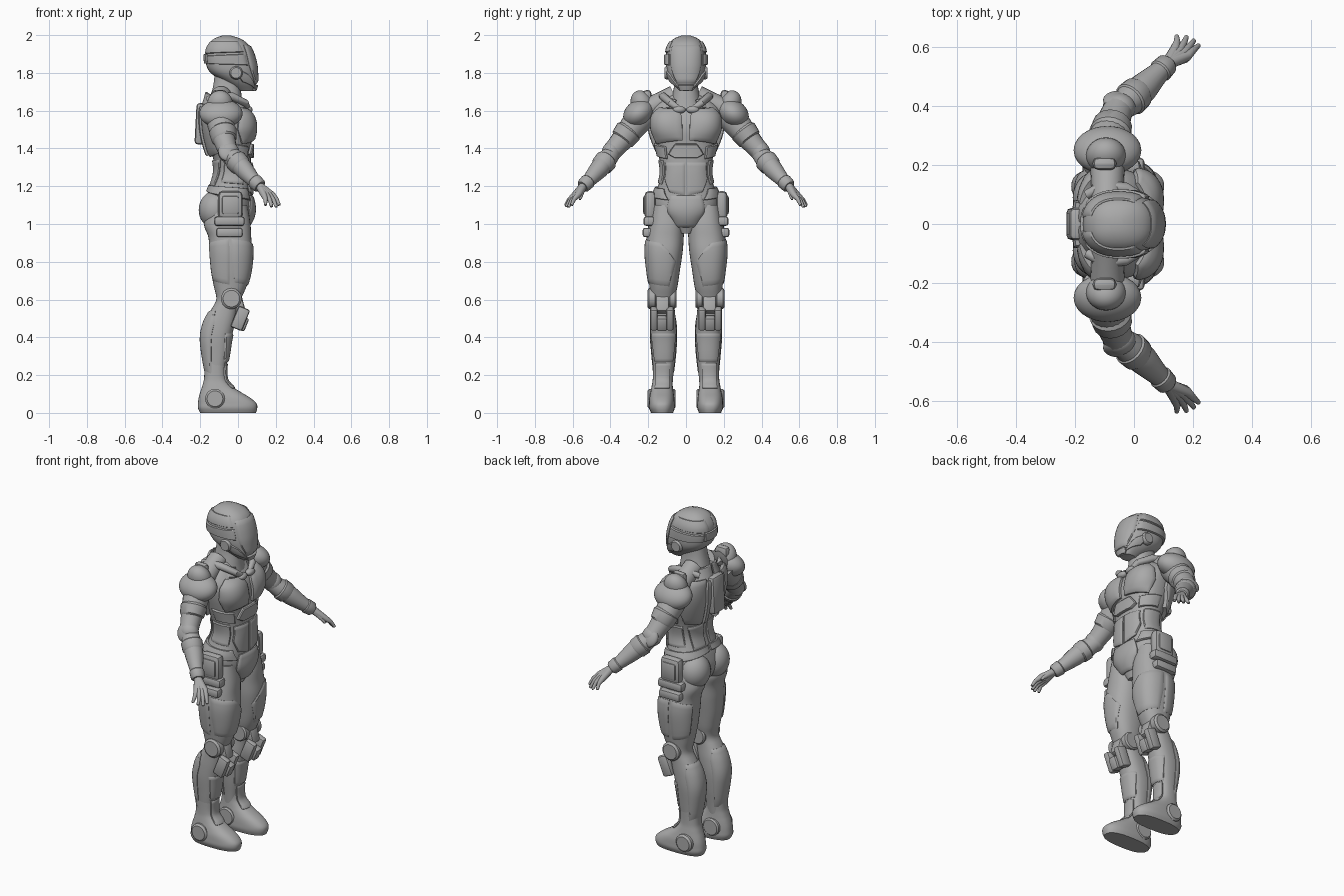
import bpy, bmesh, math
from mathutils import Vector, Matrix

def mat(name, v):
    m = bpy.data.materials.new(name)
    m.diffuse_color = (v, v, v, 1)
    return m

GREY = mat("armour_grey", 0.4)

def finish(name, bm, both=False):
    if both:  # mirrored twin on the other side
        g = bmesh.ops.duplicate(bm, geom=bm.verts[:] + bm.edges[:] + bm.faces[:])["geom"]
        for v in g:
            if isinstance(v, bmesh.types.BMVert):
                v.co.y *= -1
    bmesh.ops.recalc_face_normals(bm, faces=bm.faces)
    me = bpy.data.meshes.new(name)
    bm.to_mesh(me)
    bm.free()
    me.materials.append(GREY)
    ob = bpy.data.objects.new(name, me)
    bpy.context.collection.objects.link(ob)
    bpy.ops.object.select_all(action='DESELECT')
    ob.select_set(True)
    bpy.context.view_layer.objects.active = ob
    bpy.ops.object.shade_smooth_by_angle(angle=math.radians(38))
    return ob

def surface(rings, p=2.3):
    """rings: (z, x back, x front, y min, y max); returns a smooth f(z, angle)."""
    rings = sorted(rings)
    def slope(i, k):
        a, b = rings[max(i - 1, 0)], rings[min(i + 1, len(rings) - 1)]
        return (b[k] - a[k]) / (b[0] - a[0])
    def f(z, deg):
        i = max(0, min(len(rings) - 2, sum(r[0] <= z for r in rings) - 1))
        a, b = rings[i], rings[i + 1]
        h = b[0] - a[0]
        t = (z - a[0]) / h
        x0, x1, y0, y1 = [(2*t**3 - 3*t*t + 1) * a[k] + (t**3 - 2*t*t + t) * h * slope(i, k)
                          + (3*t*t - 2*t**3) * b[k] + (t**3 - t*t) * h * slope(i + 1, k) for k in (1, 2, 3, 4)]
        c, s = math.cos(math.radians(deg)), math.sin(math.radians(deg))
        c, s = [math.copysign(abs(q) ** (2 / p), q) for q in (c, s)]
        return Vector(((x0 + x1) / 2 + (x1 - x0) / 2 * c, (y0 + y1) / 2 + (y1 - y0) / 2 * s, z))
    f.z0, f.z1 = rings[0][0], rings[-1][0]
    return f

def bridge(bm, rows, caps=True):
    vs = [[bm.verts.new(p) for p in r] for r in rows]
    n = len(vs[0])
    for a, b in zip(vs, vs[1:]):
        for j in range(n):
            bm.faces.new((a[j], a[(j + 1) % n], b[(j + 1) % n], b[j]))
    if caps:
        bm.faces.new(vs[0])
        bm.faces.new(vs[-1])

def skin(name, f, both=False, n=36, m=36):
    bm = bmesh.new()
    bridge(bm, [[f(f.z0 + (f.z1 - f.z0) * i / m, 360 * j / n) for j in range(n)] for i in range(m + 1)])
    return finish(name, bm, both)

def panel(name, f, rows, out, bulge=0, both=True, n=12):
    """Raised chamfered plate on f; rows: (left angle, left z, right angle, right z)."""
    steps = [0, 0.05] + [0.05 + 0.9 * i / n for i in range(1, n)] + [0.95, 1]
    def at(u, v):
        t = v * (len(rows) - 1)
        i = min(int(t), len(rows) - 2)
        l = [a + (b - a) * (t - i) for a, b in zip(rows[i], rows[i + 1])]
        a, z = l[0] + (l[2] - l[0]) * u, l[1] + (l[3] - l[1]) * u
        p = f(z, a)
        nor = (f(z, a + 2) - f(z, a - 2)).cross(f(z + .004, a) - f(z - .004, a)).normalized()
        return p, nor
    bm = bmesh.new()
    grid = []
    for v in steps:
        line = []
        for u in steps:
            p, nor = at(u, v)
            h = out + bulge * math.sin(math.pi * u) * math.sin(math.pi * v)
            if u in (0, 1) or v in (0, 1):
                h = out - 0.005
            line.append(bm.verts.new(p + nor * h))
        grid.append(line)
    for a, b in zip(grid, grid[1:]):
        for j in range(len(a) - 1):
            bm.faces.new((a[j], a[j + 1], b[j + 1], b[j]))
    k = len(steps) - 1  # skirt sinking into the body
    rim = [(0, j) for j in range(k)] + [(i, k) for i in range(k)] + [(k, j) for j in range(k, 0, -1)] + [(i, 0) for i in range(k, 0, -1)]
    low = []
    for i, j in rim:
        p, nor = at(steps[j], steps[i])
        low.append(bm.verts.new(p - nor * 0.008))
    for q in range(len(rim)):
        r = (q + 1) % len(rim)
        bm.faces.new((grid[rim[q][0]][rim[q][1]], grid[rim[r][0]][rim[r][1]], low[r], low[q]))
    return finish(name, bm, both)

def tube(name, paths, n=20, both=True):
    """Round limbs along paths of (x, y, z, radius)."""
    bm = bmesh.new()
    for pts in paths:
        rows = []
        for i, q in enumerate(pts):
            d = Vector(pts[min(i + 1, len(pts) - 1)][:3]) - Vector(pts[max(i - 1, 0)][:3])
            m = d.to_track_quat('Z', 'Y').to_matrix()
            rows.append([Vector(q[:3]) + m @ Vector((math.cos(t), math.sin(t), 0)) * q[3]
                         for t in [math.tau * j / n for j in range(n)]])
        bridge(bm, rows)
    return finish(name, bm, both)

def ball(name, c, r, both=True, tilt=0):
    bm = bmesh.new()
    bmesh.ops.create_uvsphere(bm, u_segments=28, v_segments=18, radius=1, matrix=Matrix.Translation(c)
                              @ Matrix.Rotation(math.radians(tilt), 4, 'X') @ Matrix.Diagonal((*r, 1)))
    return finish(name, bm, both)

def block(name, c, s, pitch=0, both=True, bev=0.012):
    bm = bmesh.new()
    bmesh.ops.create_cube(bm, size=1, matrix=Matrix.Translation(c)
                          @ Matrix.Rotation(math.radians(pitch), 4, 'Y') @ Matrix.Diagonal((*s, 1)))
    bmesh.ops.bevel(bm, geom=bm.edges[:], offset=bev, segments=2, affect='EDGES', profile=0.5)
    return finish(name, bm, both)

def disc(name, x, z, r, y0, y1):
    tube(name, [[(x, y0, z, r * .85), (x, y0 + .008, z, r), (x, y1 - .01, z, r), (x, y1, z, r * .8)]], 28)

# Helmet with visor, bands and ear pieces
head = surface([(1.705, .0, .085, -.035, .035), (1.75, -.07, .098, -.075, .075), (1.80, -.145, .096, -.1, .1),
                (1.85, -.17, .09, -.106, .106), (1.92, -.17, .07, -.103, .103), (1.96, -.15, .045, -.085, .085),
                (1.985, -.12, .005, -.058, .058), (1.997, -.085, -.035, -.025, .025)], 2.4)
skin("helmet", head)
panel("visor", head, [(-34, 1.745, 34, 1.745), (-46, 1.84, 46, 1.84), (-46, 1.945, 46, 1.945)], .008, .004, False)
panel("helmet_side_band", head, [(52, 1.84, 150, 1.85), (52, 1.90, 150, 1.89)], .011)
panel("helmet_back_band", head, [(153, 1.85, 207, 1.85), (153, 1.90, 207, 1.90)], .009, 0, False)
panel("helmet_crown", head, [(55, 1.91, 172, 1.90), (60, 1.965, 165, 1.965)], .006)
panel("jaw_guard", head, [(25, 1.712, 85, 1.755), (42, 1.75, 85, 1.80), (54, 1.79, 85, 1.83)], .009)
panel("chin", head, [(-38, 1.708, 38, 1.708), (-32, 1.738, 32, 1.738)], .012, 0, False)
disc("ear_piece", -.01, 1.80, .035, .08, .115)

# Neck and collar
skin("neck", surface([(1.6, -.16, .03, -.09, .09), (1.67, -.145, .02, -.075, .075), (1.74, -.13, .015, -.062, .062),
                      (1.82, -.12, .03, -.06, .06)]))
collar = surface([(1.6, -.2, .06, -.14, .14), (1.66, -.18, .035, -.105, .105), (1.72, -.165, .02, -.085, .085)])
panel("collar", collar, [(22, 1.61, 178, 1.62), (28, 1.66, 178, 1.70)], .004)
tube("trapezius", [[(-.09, .06, 1.68, .055), (-.09, .13, 1.645, .055), (-.09, .22, 1.6, .06)]])
tube("collar_strap", [[(.055, .03, 1.605, .014), (.04, .08, 1.64, .019), (-.03, .12, 1.675, .021),
                       (-.1, .13, 1.68, .02), (-.16, .1, 1.66, .016)]])
ball("collar_clasp", (.055, .036, 1.605), (.022, .034, .02))

# Torso and pelvis
torso = surface([(.95, -.10, .03, -.04, .04), (1.02, -.16, .06, -.11, .11), (1.08, -.18, .072, -.165, .165),
                 (1.15, -.165, .07, -.168, .168), (1.2, -.145, .07, -.148, .148), (1.27, -.125, .07, -.132, .132),
                 (1.34, -.13, .068, -.14, .14), (1.42, -.155, .07, -.16, .16), (1.5, -.172, .077, -.178, .178),
                 (1.57, -.175, .06, -.185, .185), (1.63, -.17, .02, -.16, .16), (1.68, -.15, -.01, -.09, .09)], 2.4)
skin("torso", torso, m=60)
panel("chest_plate", torso, [(4, 1.445, 62, 1.425), (4, 1.50, 74, 1.50), (4, 1.56, 66, 1.57), (8, 1.6, 48, 1.61)], .018, .024)
panel("sternum_lower", torso, [(-20, 1.35, 20, 1.35), (-34, 1.37, 34, 1.37), (-16, 1.425, 16, 1.425)], .016, 0, False)
panel("belly_plate", torso, [(1, 1.15, 28, 1.17), (1, 1.25, 50, 1.24), (1, 1.325, 46, 1.325)], .012, .003)
panel("rib_plate", torso, [(40, 1.345, 95, 1.36), (38, 1.41, 95, 1.43)], .01)
panel("flank_plate", torso, [(58, 1.21, 118, 1.22), (56, 1.335, 110, 1.345)], .008)
panel("belt", torso, [(28, 1.125, 178, 1.17), (44, 1.185, 178, 1.205)], .014)
panel("groin_guard", torso, [(-30, .985, 30, .985), (-34, 1.06, 34, 1.06), (-24, 1.15, 24, 1.15)], .012, .012, False)
panel("back_plate", torso, [(115, 1.38, 160, 1.36), (98, 1.48, 160, 1.48), (98, 1.56, 160, 1.57), (112, 1.63, 160, 1.63)], .026, .006)
panel("lower_back_plate", torso, [(140, 1.2, 176, 1.2), (125, 1.34, 176, 1.34)], .009)
block("backpack", (-.195, 0, 1.53), (.06, .11, .22), 3, False, .018)
panel("shoulder_blade_rail", torso, [(160, 1.37, 168, 1.37), (160, 1.62, 168, 1.62)], .036)
ball("buttock", (-.12, .09, 1.075), (.088, .092, .1))

# Hip armour
block("hip_pad", (-.04, .19, 1.1), (.13, .06, .15), 0, bev=.025)
block("hip_pad_face", (-.04, .212, 1.1), (.09, .03, .1), 0, bev=.012)
for i, z in enumerate((1.015, .955)):
    block("hip_lower_plate_%d" % (i + 1), (-.045, .195 + .005 * i, z), (.16 - .02 * i, .06, .05), 0, bev=.014)

# Legs
leg = surface([(1.1, -.15, .05, .03, .18), (1.0, -.18, .066, .01, .198), (.93, -.157, .07, .012, .208),
               (.85, -.152, .076, .018, .214), (.75, -.143, .066, .033, .205), (.67, -.128, .045, .045, .193),
               (.6, -.115, .015, .06, .185), (.55, -.14, .0, .06, .185), (.48, -.178, -.014, .053, .188),
               (.4, -.195, -.034, .05, .188), (.3, -.185, -.05, .056, .18), (.2, -.168, -.07, .067, .172),
               (.1, -.165, -.08, .075, .17)], 2.4)
skin("leg", leg, True, m=70)
panel("thigh_plate", leg, [(-20, .67, 80, .69), (-40, .8, 88, .8), (10, .9, 88, .92)], .007)
panel("outer_thigh_plate", leg, [(92, .68, 160, .70), (92, .92, 165, .90)], .006)
panel("shin_plate", leg, [(-50, .27, 50, .27), (-62, .42, 62, .42)], .007)
panel("calf_plate", leg, [(110, .2, 250, .2), (105, .35, 255, .35), (105, .48, 255, .48), (125, .54, 235, .54)], .008)
disc("knee_disc_outer", -.035, .605, .055, .155, .205)
disc("knee_disc_inner", -.035, .605, .052, .05, .095)
block("knee_cap", (.0, .125, .575), (.06, .07, .09), -15)
block("knee_guard_outer", (.012, .17, .50), (.065, .04, .12), 22)
block("knee_guard_inner", (.012, .085, .50), (.065, .04, .12), 22)
block("knee_guard_middle", (.018, .127, .475), (.06, .055, .075), 22)

# Boots
boot = surface([(0, -.2, .095, .068, .185), (.025, -.212, .102, .06, .196), (.05, -.212, .098, .06, .196),
                (.08, -.208, .065, .062, .194), (.11, -.2, .015, .066, .188), (.14, -.19, -.03, .07, .182),
                (.18, -.18, -.06, .072, .176), (.27, -.178, -.062, .066, .176)], 2.5)
skin("boot", boot, True)
panel("boot_tongue", boot, [(-38, .13, 38, .13), (-38, .265, 38, .265)], .008)
disc("ankle_disc", -.122, .075, .052, .055, .205)

# Shoulders and arms
ball("shoulder_pad", (-.09, .25, 1.585), (.115, .088, .07), tilt=-35)
ball("shoulder_dome", (-.095, .232, 1.635), (.068, .058, .075), tilt=-25)
block("shoulder_fin", (-.1, .205, 1.665), (.08, .045, .09), 0, bev=.02)
tube("upper_arm", [[(-.1, .2, 1.6, .075), (-.09, .27, 1.53, .073), (-.078, .32, 1.465, .064), (-.065, .36, 1.42, .055), (-.05, .4, 1.375, .05)]])
tube("upper_arm_cuff", [[(-.083, .297, 1.5, .062), (-.08, .305, 1.49, .073), (-.073, .335, 1.45, .067), (-.07, .343, 1.44, .055)]])
ball("elbow", (-.05, .395, 1.38), (.056, .05, .056))
ball("elbow_guard", (-.055, .42, 1.385), (.05, .024, .056), tilt=25)
tube("forearm", [[(-.05, .39, 1.375, .045), (-.01, .425, 1.335, .055), (.035, .465, 1.285, .05), (.075, .505, 1.24, .039), (.11, .54, 1.205, .031)]])
tube("forearm_ring", [[(-.018, .418, 1.342, .05), (-.012, .423, 1.336, .06), (.012, .445, 1.31, .058), (.018, .45, 1.303, .05)]])
tube("wrist_cuff", [[(.085, .515, 1.23, .034), (.09, .52, 1.225, .041), (.112, .542, 1.203, .038), (.117, .547, 1.198, .03)]])

# Hands
tips = [(.145, .637, 1.1), (.178, .634, 1.092), (.203, .622, 1.09), (.219, .606, 1.1)]
fingers = []
for i, (x, y, z) in enumerate(tips):
    kx, ky, kz = .14 + .014 * i, .595 - .008 * i, 1.148 + .002 * i
    fingers.append([(.115, .545, 1.2, .022), (kx, ky, kz, .017), ((kx + x) / 2 + .004, (ky + y) / 2 + .004, (kz + z) / 2 + .004, .011),
                    (x, y, z, .008), (x, y, z - .003, .004)])
fingers.append([(.12, .545, 1.195, .02), (.15, .552, 1.17, .014), (.178, .558, 1.145, .01), (.187, .562, 1.13, .006)])
tube("hand", fingers, 12)
